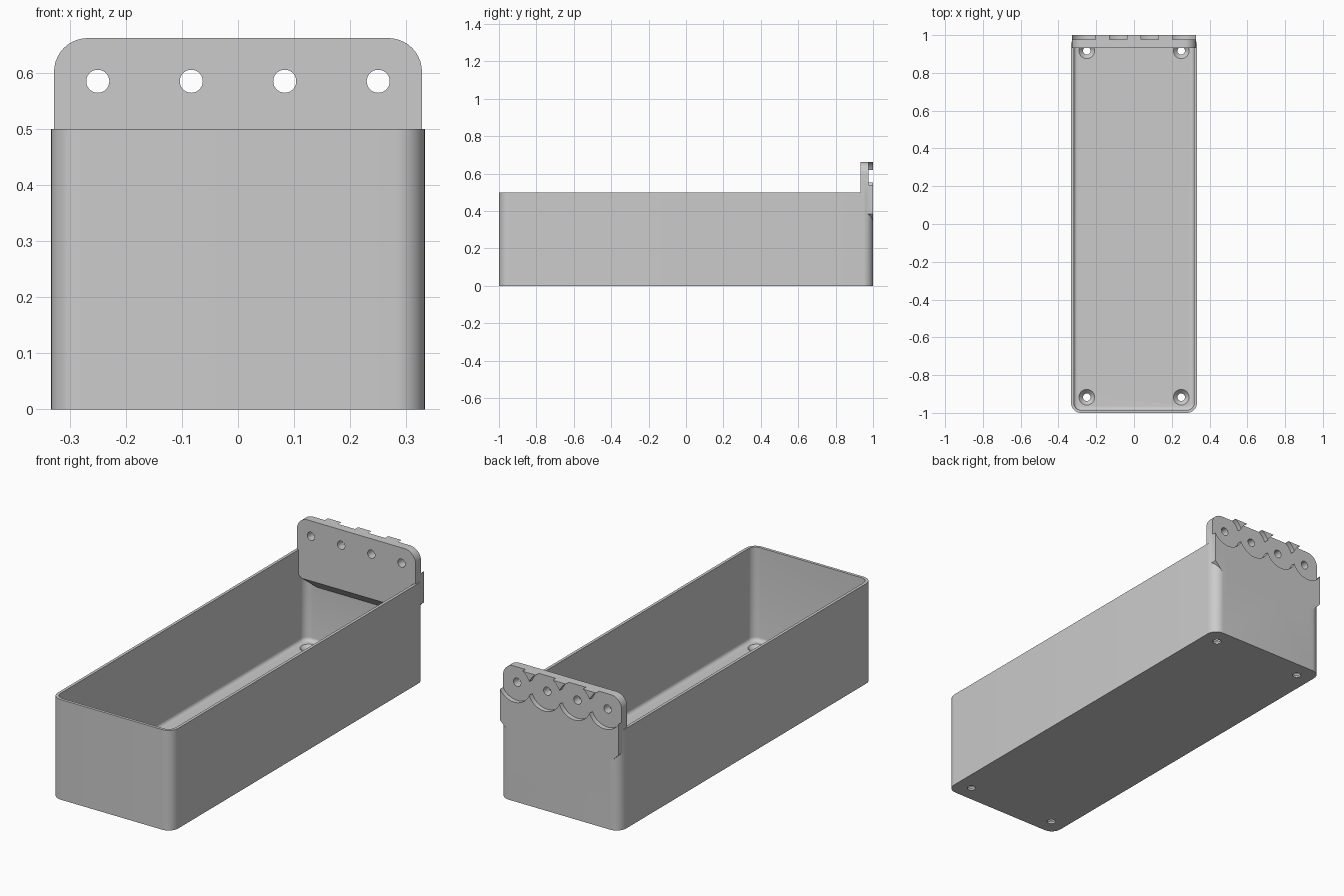
import bpy, bmesh, math
from mathutils import Matrix, Vector

cube = bpy.data.objects.get("Cube")
if cube:
    bpy.data.objects.remove(cube, do_unlink=True)

WIDTH, LENGTH, HEIGHT = 0.666, 2.0, 0.5
WALL, FLOOR = 0.0145, 0.033
PLATE_X, PLATE_TOP, PLATE_FRONT = 0.328, 0.662, 0.933
HOLE_Z = 0.585

grey = bpy.data.materials.new("plain grey")
grey.use_nodes = True
grey.diffuse_color = (0.6, 0.6, 0.6, 1)
grey.node_tree.nodes["Principled BSDF"].inputs["Base Color"].default_value = (0.6, 0.6, 0.6, 1)


def finish(name, bm):
    bmesh.ops.recalc_face_normals(bm, faces=bm.faces)
    mesh = bpy.data.meshes.new(name)
    bm.to_mesh(mesh)
    bm.free()
    mesh.materials.append(grey)
    obj = bpy.data.objects.new(name, mesh)
    bpy.context.collection.objects.link(obj)
    return obj


def prism(name, points, direction, bevel=0):
    """Extrude a flat outline; optionally round the edges of its first cap."""
    bm = bmesh.new()
    cap = bm.faces.new([bm.verts.new(p) for p in points])
    rim = list(cap.edges)
    new = bmesh.ops.extrude_face_region(bm, geom=[cap], use_keep_orig=True)["geom"]
    bmesh.ops.translate(bm, vec=direction, verts=[g for g in new if isinstance(g, bmesh.types.BMVert)])
    bmesh.ops.recalc_face_normals(bm, faces=bm.faces)
    if bevel:
        bmesh.ops.bevel(bm, geom=rim, offset=bevel, segments=5, profile=0.5, affect='EDGES')
    return finish(name, bm)


def arc(cx, cy, r, start, steps=10):
    angles = [math.radians(start + 90 * i / steps) for i in range(steps + 1)]
    return [(cx + r * math.cos(a), cy + r * math.sin(a)) for a in angles]


def rounded_box(name, w, l, r, z0, z1, bevel=0):
    x, y = w / 2 - r, l / 2 - r
    outline = arc(x, y, r, 0) + arc(-x, y, r, 90) + arc(-x, -y, r, 180) + arc(x, -y, r, 270)
    return prism(name, [(a, b, z0) for a, b in outline], (0, 0, z1 - z0), bevel)


def cylinder(name, r1, r2, depth, location, along_y=False, segments=48):
    bm = bmesh.new()
    turn = Matrix.Rotation(math.radians(90), 4, 'X') if along_y else Matrix()
    bmesh.ops.create_cone(bm, cap_ends=True, segments=segments, radius1=r1, radius2=r2,
                          depth=depth, matrix=Matrix.Translation(Vector(location)) @ turn)
    return finish(name, bm)


def combine(target, tool, operation):
    mod = target.modifiers.new(operation.title(), 'BOOLEAN')
    mod.operation, mod.solver, mod.object = operation, 'EXACT', tool
    bpy.context.view_layer.objects.active = target
    bpy.ops.object.modifier_apply(modifier=mod.name)
    bpy.data.objects.remove(tool, do_unlink=True)


# Open bin with rounded corners and a filleted floor
tray = rounded_box("hanging_bin", WIDTH, LENGTH, 0.053, 0, HEIGHT)
cavity = rounded_box("cavity_cutter", WIDTH - 2 * WALL, LENGTH - 2 * WALL, 0.053 - WALL,
                     FLOOR, HEIGHT + 0.3, bevel=0.018)
combine(tray, cavity, 'DIFFERENCE')

# Hanger plate with rounded top and sloped lower corners
r, drop = 0.06, 0.077
sx, sz = PLATE_X - r, PLATE_TOP - r
outline = arc(sx, sz, r, 0) + arc(-sx, sz, r, 90)
outline += [(-PLATE_X, 0.385), (drop - PLATE_X, 0.385 - drop),
            (PLATE_X - drop, 0.385 - drop), (PLATE_X, 0.385)]
plate = prism("hanger_plate", [(x, 1, z) for x, z in outline], (0, PLATE_FRONT - 1, 0))

# Sloped underside of the plate inside the bin
wedge = prism("wedge_cutter", [(-0.5, y, z) for y, z in
              ((0.92, 0.349), (0.92, 0.2), (0.992, 0.2), (0.992, 0.303), (PLATE_FRONT, 0.362))], (1, 0, 0))
combine(plate, wedge, 'DIFFERENCE')
combine(tray, plate, 'UNION')

# Round rear recesses and bolt holes through the plate
for i in range(4):
    x = -0.25 + i * 0.5 / 3
    combine(tray, cylinder("recess_cutter", 0.09, 0.09, 0.1, (x, 1.026, HOLE_Z), True, 72), 'DIFFERENCE')
    combine(tray, cylinder("bolt_cutter", 0.0205, 0.0205, 0.2, (x, 0.96, HOLE_Z), True), 'DIFFERENCE')

# Countersunk screw holes in the floor
for x in (-0.25, 0.25):
    for y in (-0.917, 0.917):
        combine(tray, cylinder("screw_cutter", 0.02, 0.02, 0.2, (x, y, 0)), 'DIFFERENCE')
        combine(tray, cylinder("sink_cutter", 0.02, 0.042, 0.024, (x, y, FLOOR - 0.0115)), 'DIFFERENCE')

# Smooth the curved surfaces only
bpy.ops.object.select_all(action='DESELECT')
tray.select_set(True)
bpy.context.view_layer.objects.active = tray
bpy.ops.object.shade_smooth_by_angle(angle=math.radians(30))
